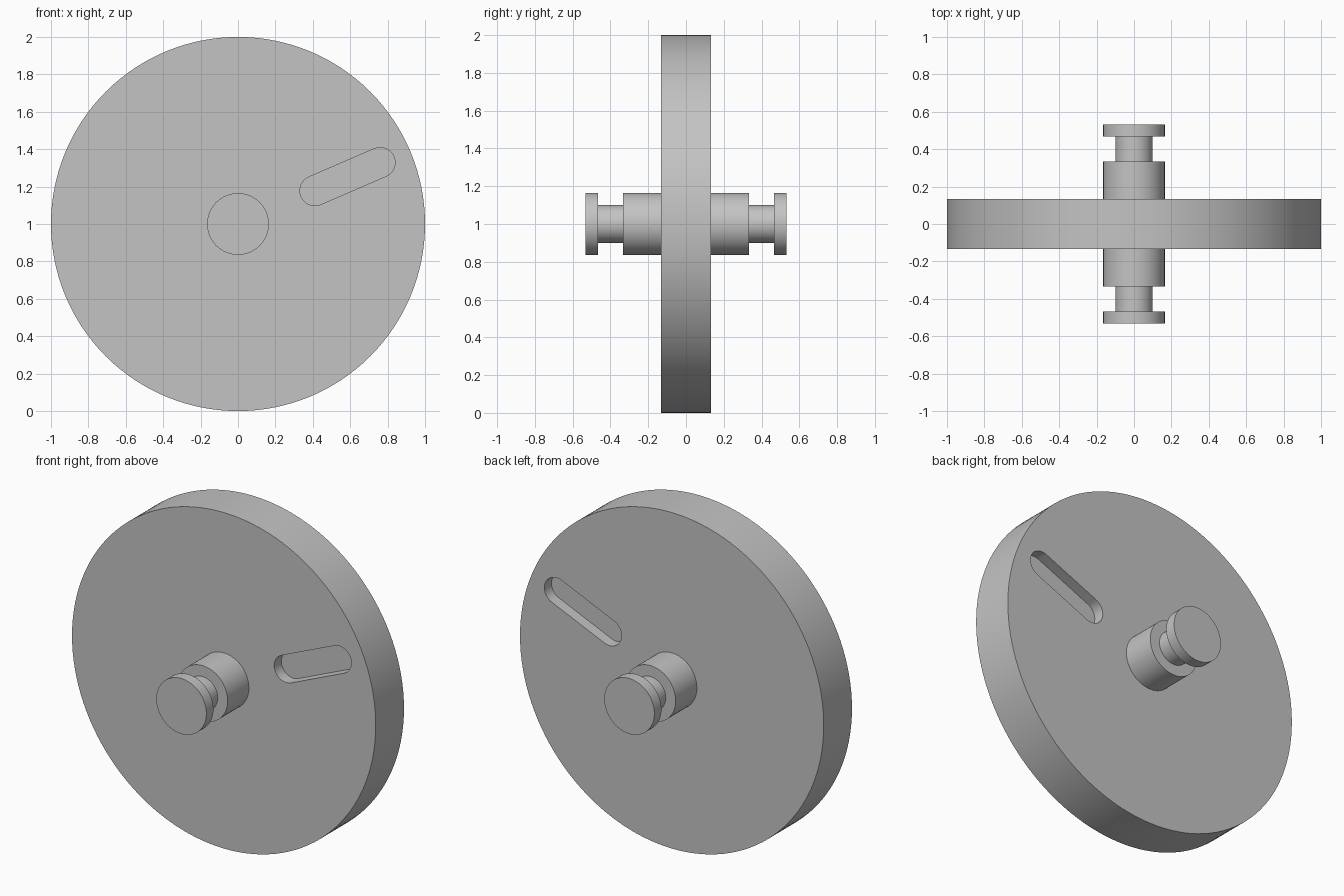
import bpy
import bmesh
from math import radians, pi, sin, cos
from mathutils import Matrix, Vector

cube = bpy.data.objects.get("Cube")
if cube:
    bpy.data.objects.remove(cube, do_unlink=True)

GREY = (0.55, 0.55, 0.55, 1)
HALF_WIDTH = 0.133
SLOT_DEPTH = 0.067
HUB = Vector((0, 0, 1))

metal = bpy.data.materials.new("plain grey")
metal.use_nodes = True
metal.diffuse_color = GREY
metal.node_tree.nodes["Principled BSDF"].inputs["Base Color"].default_value = GREY


def make_object(name, bm):
    bmesh.ops.recalc_face_normals(bm, faces=bm.faces[:])
    mesh = bpy.data.meshes.new(name)
    bm.to_mesh(mesh)
    bm.free()
    mesh.materials.append(metal)
    obj = bpy.data.objects.new(name, mesh)
    obj.location = HUB
    bpy.context.collection.objects.link(obj)
    return obj


def extrude_outline(name, points, y0, y1):
    """Prism from an outline in the xz plane, running along y."""
    bm = bmesh.new()
    face = bm.faces.new([bm.verts.new((x, y0, z)) for x, z in points])
    result = bmesh.ops.extrude_face_region(bm, geom=[face], use_keep_orig=True)
    moved = [v for v in result["geom"] if isinstance(v, bmesh.types.BMVert)]
    bmesh.ops.translate(bm, verts=moved, vec=(0, y1 - y0, 0))
    return make_object(name, bm)


def lathe(name, half_profile, steps):
    """Turn a (radius, y) profile, mirrored front to back, around the y axis."""
    profile = [(r, -y) for r, y in half_profile]
    profile += [(r, y) for r, y in reversed(half_profile)]
    bm = bmesh.new()
    verts = [bm.verts.new((r, y, 0)) for r, y in profile]
    edges = [bm.edges.new(pair) for pair in zip(verts, verts[1:])]
    bmesh.ops.spin(bm, geom=verts + edges, axis=(0, 1, 0), cent=(0, 0, 0),
                   angle=2 * pi, steps=steps, use_duplicate=False)
    bmesh.ops.remove_doubles(bm, verts=bm.verts[:], dist=0.0001)
    return make_object(name, bm)


def arc(cx, radius, start, end, steps):
    angles = [start + (end - start) * i / steps for i in range(steps + 1)]
    return [(cx + radius * cos(a), radius * sin(a)) for a in angles]


def smooth(obj):
    bpy.ops.object.select_all(action="DESELECT")
    obj.select_set(True)
    bpy.context.view_layer.objects.active = obj
    bpy.ops.object.shade_smooth_by_angle(angle=radians(30))


# Wheel disc
wheel = extrude_outline("wheel_disc", arc(0, 1, 0, 2 * pi, 128)[:-1],
                        -HALF_WIDTH, HALF_WIDTH)

# Blind radial slot in each side of the wheel
slot = arc(0.828, 0.08, -pi / 2, pi / 2, 16) + arc(0.448, 0.08, pi / 2, 3 * pi / 2, 16)
tilt = Matrix.Rotation(radians(-23.4), 4, "Y")
bpy.context.view_layer.objects.active = wheel
for side in (-1, 1):
    cutter = extrude_outline("slot_cutter", slot,
                             side * (HALF_WIDTH - SLOT_DEPTH), side * (HALF_WIDTH + 0.1))
    cutter.data.transform(tilt)
    cutter.hide_render = True
    cut = wheel.modifiers.new("slot", "BOOLEAN")
    cut.operation = "DIFFERENCE"
    cut.solver = "EXACT"
    cut.object = cutter
    bpy.context.view_layer.update()
    bpy.ops.object.modifier_apply(modifier=cut.name)
    bpy.data.objects.remove(cutter, do_unlink=True)
smooth(wheel)

# Axle with collar, neck and end flange on both sides
axle = lathe("axle", [(0, 0.533), (0.165, 0.533), (0.165, 0.467), (0.1, 0.467),
                      (0.1, 0.333), (0.165, 0.333)], 64)
smooth(axle)
